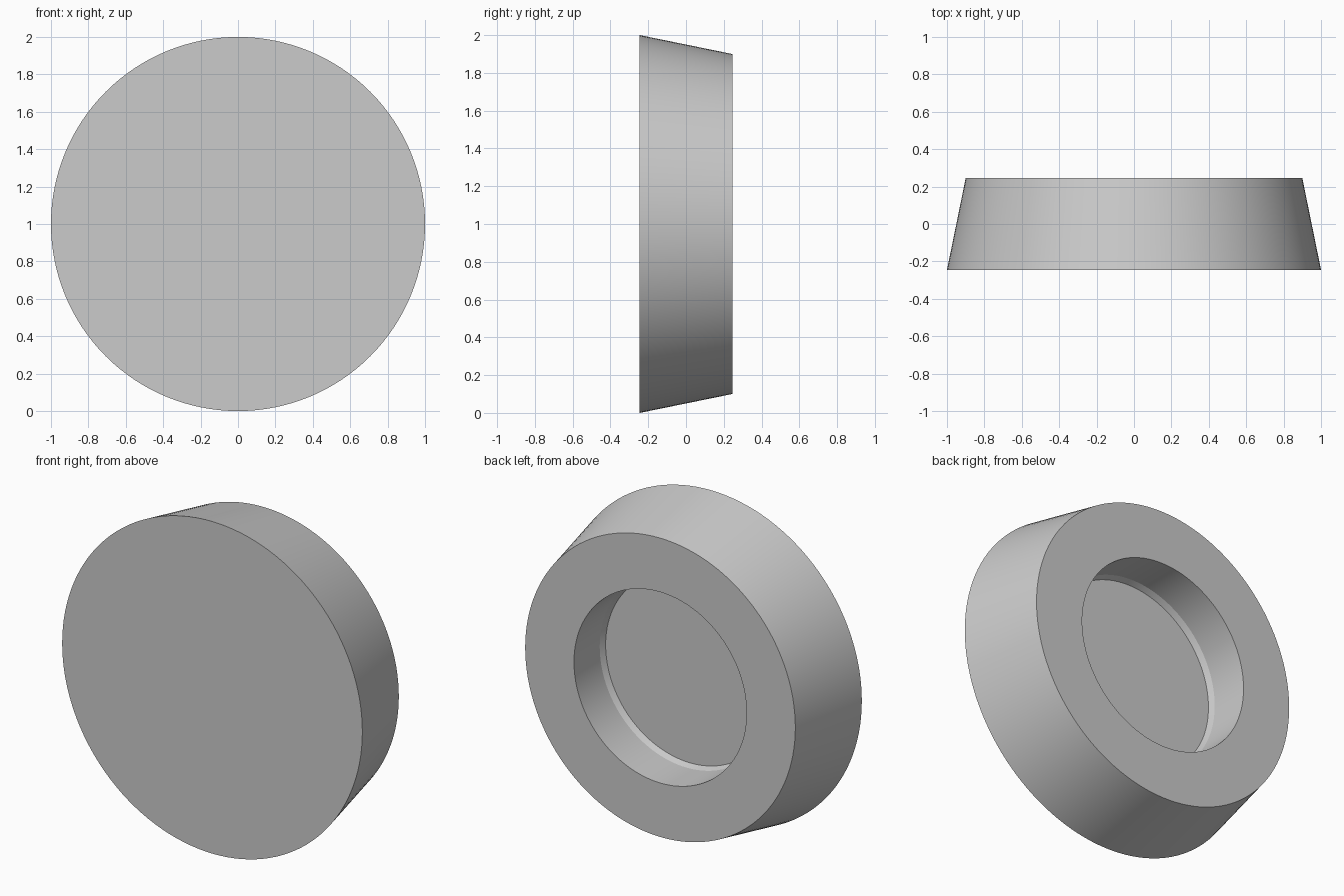
import bpy, bmesh, math
from mathutils import Matrix

if "Cube" in bpy.data.objects:
    bpy.data.objects.remove(bpy.data.objects["Cube"])

SEGMENTS = 128

# Light grey finish
grey = bpy.data.materials.new("light_grey")
grey.diffuse_color = (0.6, 0.6, 0.6, 1.0)
grey.use_nodes = True
grey.node_tree.nodes["Principled BSDF"].inputs["Base Color"].default_value = grey.diffuse_color

# Half profile as (radius, y): solid front, tapered rim, back ring, stepped recess
profile = [
    (0.0, -0.245),
    (1.0, -0.245),
    (0.9, 0.245),
    (0.575, 0.245),
    (0.575, 0.0),
    (0.56, -0.035),
    (0.0, -0.035),
]

# Revolve the profile around the front-to-back axis
bm = bmesh.new()
verts = [bm.verts.new((r, y, 0.0)) for r, y in profile]
edges = [bm.edges.new(pair) for pair in zip(verts, verts[1:])]
bmesh.ops.spin(bm, geom=verts + edges, cent=(0, 0, 0), axis=(0, 1, 0),
               angle=2 * math.pi, steps=SEGMENTS)
bmesh.ops.remove_doubles(bm, verts=bm.verts[:], dist=0.0001)
bmesh.ops.recalc_face_normals(bm, faces=bm.faces[:])
bmesh.ops.transform(bm, matrix=Matrix.Translation((0, 0, 1)), verts=bm.verts[:])

mesh = bpy.data.meshes.new("tapered_cap")
bm.to_mesh(mesh)
bm.free()
mesh.materials.append(grey)

cap = bpy.data.objects.new("tapered_cap", mesh)
bpy.context.collection.objects.link(cap)
bpy.context.view_layer.objects.active = cap
cap.select_set(True)
bpy.ops.object.shade_smooth_by_angle(angle=math.radians(15))
